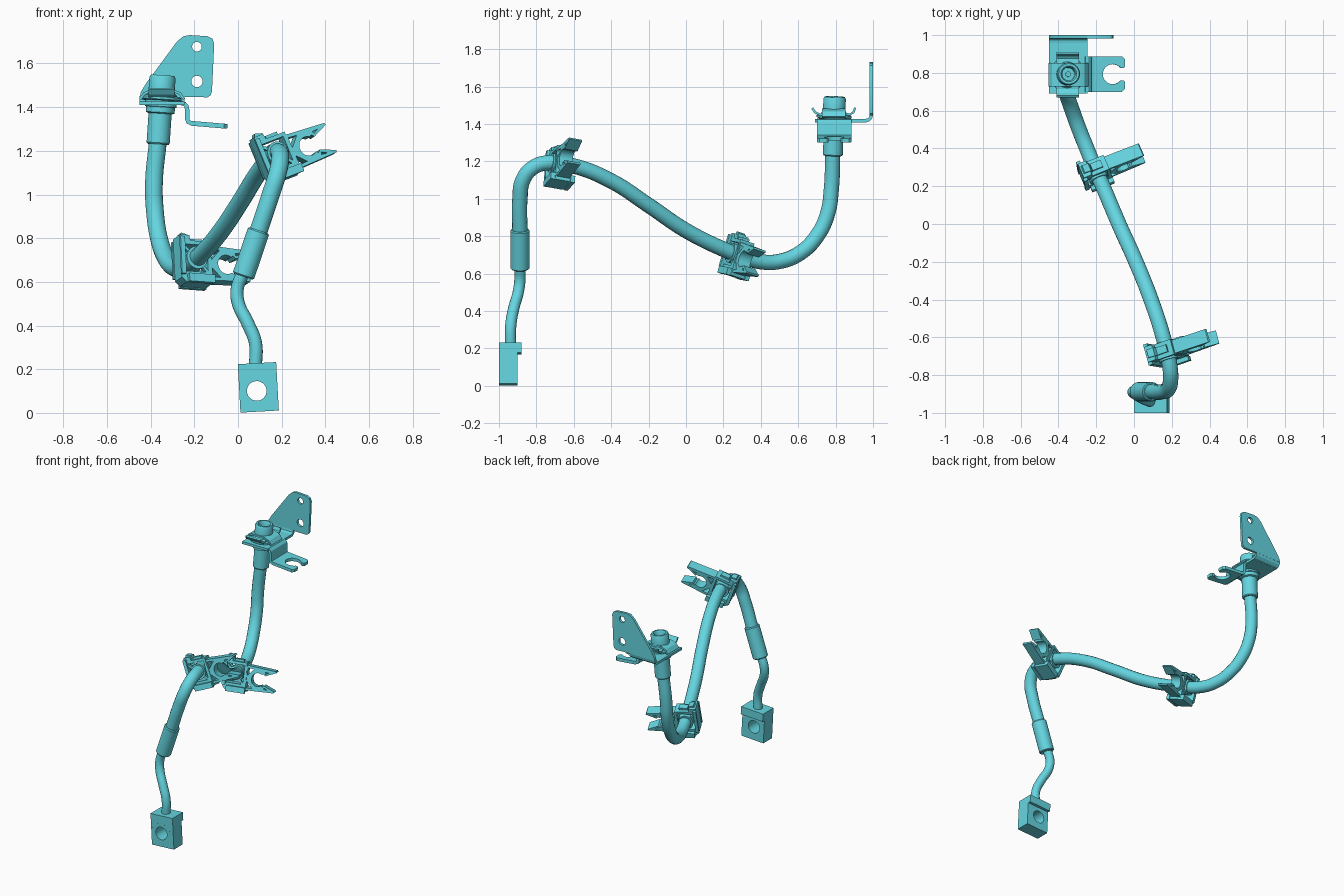
import bpy, bmesh
from math import sin, cos, radians, pi
from mathutils import Vector, Matrix

if "Cube" in bpy.data.objects:
    bpy.data.objects.remove(bpy.data.objects["Cube"])

teal = bpy.data.materials.new("teal")
teal.diffuse_color = (0.13, 0.67, 0.75, 1)
teal.use_nodes = True
teal.node_tree.nodes["Principled BSDF"].inputs["Base Color"].default_value = teal.diffuse_color


def finish(ob, angle=35):
    bpy.ops.object.select_all(action='DESELECT')
    bpy.context.view_layer.objects.active = ob
    ob.select_set(True)
    if ob.type == 'CURVE':
        bpy.ops.object.convert(target='MESH')
        ob = bpy.context.object
    bpy.ops.object.shade_smooth_by_angle(angle=radians(angle))
    ob.data.materials.clear()
    ob.data.materials.append(teal)
    return ob


def arc(cx, cy, r, a0=0, a1=360, n=28):
    """Arc points; a full circle leaves out the repeated end point."""
    d = n if a1 - a0 == 360 else n - 1
    return [(cx + r * cos(radians(a0 + (a1 - a0) * i / d)),
             cy + r * sin(radians(a0 + (a1 - a0) * i / d))) for i in range(n)]


def rect(x0, y0, x1, y1):
    return [(x0, y0), (x1, y0), (x1, y1), (x0, y1)]


def ribbon(pts, th):
    """Constant-thickness strip outline around a centreline."""
    p = [Vector(q) for q in pts]
    left, right = [], []
    for i, q in enumerate(p):
        d = (p[min(i + 1, len(p) - 1)] - p[max(i - 1, 0)]).normalized()
        n = Vector((-d.y, d.x)) * th / 2
        left.append(tuple(q + n))
        right.append(tuple(q - n))
    return left + right[::-1]


def plate(name, loops, half, origin, ax, ay, shift=0.0):
    """Extruded outline (first loop) with holes (other loops) in the plane ax, ay."""
    ax, ay = Vector(ax).normalized(), Vector(ay).normalized()
    n = ax.cross(ay)
    cu = bpy.data.curves.new(name, 'CURVE')
    cu.dimensions, cu.fill_mode, cu.extrude = '2D', 'BOTH', half
    for loop in loops:
        s = cu.splines.new('POLY')
        s.points.add(len(loop) - 1)
        for pt, (x, y) in zip(s.points, loop):
            pt.co = (x, y, 0, 1)
        s.use_cyclic_u = True
    ob = bpy.data.objects.new(name, cu)
    bpy.context.collection.objects.link(ob)
    m = Matrix((ax, ay, n)).transposed().to_4x4()
    m.translation = Vector(origin) + n * shift
    ob.matrix_world = m
    return finish(ob, 30)


def tube(name, pts, r):
    cu = bpy.data.curves.new(name, 'CURVE')
    cu.dimensions, cu.bevel_depth, cu.bevel_resolution = '3D', r, 6
    cu.use_fill_caps, cu.resolution_u = True, 8
    s = cu.splines.new('BEZIER')
    s.bezier_points.add(len(pts) - 1)
    for b, co in zip(s.bezier_points, pts):
        b.co = co
        b.handle_left_type = b.handle_right_type = 'AUTO'
    ob = bpy.data.objects.new(name, cu)
    bpy.context.collection.objects.link(ob)
    return finish(ob)


def lathe(name, profile, base, axis):
    """Spin an (r, h) profile around an axis starting at base."""
    bm = bmesh.new()
    vs = [bm.verts.new((r, 0, h)) for r, h in profile]
    es = [bm.edges.new(e) for e in zip(vs, vs[1:])]
    bmesh.ops.spin(bm, geom=vs + es, cent=(0, 0, 0), axis=(0, 0, 1),
                   angle=2 * pi, steps=36, use_merge=True)
    bmesh.ops.remove_doubles(bm, verts=bm.verts, dist=1e-5)
    bmesh.ops.recalc_face_normals(bm, faces=bm.faces)
    me = bpy.data.meshes.new(name)
    bm.to_mesh(me)
    bm.free()
    ob = bpy.data.objects.new(name, me)
    bpy.context.collection.objects.link(ob)
    ob.rotation_mode = 'QUATERNION'
    ob.rotation_quaternion = Vector((0, 0, 1)).rotation_difference(Vector(axis))
    ob.location = base
    return finish(ob)


X, Y, Z = (1, 0, 0), (0, 1, 0), (0, 0, 1)

# End block with through hole, rear lip and a ring of small nubs
bx, bz = Vector((1, 0, 0.055)), Vector((-0.055, 0, 1))
bo = (0.093, -0.95, 0.117)
plate("end_block", [rect(-.088, -.111, .088, .111), arc(-.008, -.016, .045)],
      .05, bo, bx, bz)
plate("block_lip", [rect(-.088, .055, .088, .111)], .012, bo, bx, bz, -.058)
for c in arc(-.008, -.016, .07, 22.5, 382.5, 8):
    plate("block_nub", [arc(*c, .005, n=8)], .002, bo, bx, bz, .049)

# Thin metal pipe, crimp sleeve and the long flexible hose
tube("metal_pipe", [(.08, -.938, .21), (.08, -.937, .32), (.045, -.922, .41),
                    (.002, -.897, .5), (-.004, -.888, .565), (.022, -.888, .64)], .03)
s0, s1 = Vector((.024, -.888, .625)), Vector((.095, -.888, .835))
ln = (s1 - s0).length
lathe("crimp_sleeve", [(0, 0), (.045, 0), (.051, .006), (.051, ln - .006),
                       (.046, ln), (0, ln)], s0, s1 - s0)
tube("flexible_hose", [
    (.09, -.888, .82), (.15, -.888, 1.0), (.182, -.872, 1.1), (.194, -.82, 1.165),
    (.188, -.74, 1.192), (.155, -.6, 1.175), (.09, -.4, 1.095), (.01, -.2, .965),
    (-.08, 0, .83), (-.165, .2, .73), (-.205, .29, .695), (-.25, .4, .663),
    (-.29, .5, .665), (-.33, .61, .71), (-.362, .7, .80), (-.38, .757, .92),
    (-.385, .777, 1.05), (-.366, .785, 1.25)], .041)

# Hose end fitting through the bracket
fo, fa = (-.366, .785, 1.23), (.021, .010, .315)
lathe("end_fitting", [(0, 0), (.048, 0), (.053, .006), (.053, .14), (.066, .145),
                      (.066, .17), (.072, .172), (.072, .225),
                      (.06, .24), (.06, .305), (.054, .316), (.042, .316),
                      (.034, .30), (.034, .25), (.014, .25), (.014, .27), (0, .27)], fo, fa)
lathe("fitting_washer", [(.05, .2), (.085, .2), (.093, .205), (.093, .215), (.085, .222),
                         (.05, .222)], fo, fa)

# Spring clip: strip with ends curled up, domed across its width
plate("spring_clip", [ribbon([(.675, 1.485), (.69, 1.462), (.715, 1.45), (.80, 1.462),
                              (.875, 1.45), (.895, 1.462), (.905, 1.487)], .012)],
      .06, (-.35, 0, 0), Y, Z)
plate("spring_clip_wings", [ribbon([(-.448, 1.436), (-.43, 1.462), (-.40, 1.476), (-.30, 1.476),
                                    (-.265, 1.462), (-.247, 1.436)], .012)],
      .062, (0, .79, 0), X, Z)

# Mounting bracket: bent base, drilled upright and stepped fork arm
base = [rect(-.45, .69, -.245, .965), arc(-.352, .79, .05)]
plate("bracket_base", base, .009, (0, 0, 1.418), X, Y)
plate("bracket_bend", [ribbon([(.96, 1.418), (.975, 1.421), (.987, 1.432), (.991, 1.45)], .018)],
      .1025, (-.3475, 0, 0), Y, Z)
plate("bracket_upright", [[(-.45, 1.445), (-.215, 1.447), (-.14, 1.445), (-.124, 1.456),
                           (-.119, 1.475), (-.109, 1.69), (-.117, 1.713), (-.14, 1.725),
                           (-.22, 1.73), (-.25, 1.725), (-.28, 1.7), (-.42, 1.51),
                           (-.445, 1.47)],
                          arc(-.188, 1.677, .022), arc(-.188, 1.518, .026)],
      .009, (0, .991, 0), X, Z)
plate("bracket_step", [ribbon([(-.26, 1.418), (-.245, 1.415), (-.236, 1.405), (-.233, 1.39),
                               (-.233, 1.345), (-.228, 1.332), (-.21, 1.326)], .02)],
      .093, (0, .793, 0), X, Z)
fork = ([(-.003, -.093), (.15, -.093), (.165, -.078), (.165, -.04), (.158, -.032), (.142, -.032)]
        + arc(.1, 0, .053, -37, -323, 24)
        + [(.142, .032), (.158, .032), (.165, .04), (.165, .078), (.15, .093), (-.003, .093)])
plate("bracket_fork", [fork], .011, (-.213, .793, 1.326), (1, 0, -.085), Y)


# Plastic hose clip: frame around the hose plus a snap-in fork
def hose_clip(name, o, t, u):
    t = Vector(t).normalized()
    u = Vector(u)
    u = (u - t * u.dot(t)).normalized()
    w = u.cross(t).normalized()
    if w.z < 0:
        w.negate()

    def part(label, loops, half, shift=0.0):
        loops = [[(x * .91, y * .96) for x, y in lp] for lp in loops]
        plate(name + "_" + label, loops, half, o, u, w, shift)

    part("frame", [[(-.085, -.1), (-.06, -.122), (.08, -.122), (.085, -.09), (.075, .085),
                    (-.03, .085), (-.035, .112), (-.085, .112)],
                   rect(-.066, -.068, .06, .066)], .042)
    part("collar", [arc(0, 0, .056), arc(0, 0, .039)], .05)
    for sgn in (-1, 1):
        part("rim", [rect(-.09, -.085, -.066, .1)], .008, sgn * .05)
        part("foot", [rect(-.055, -.125, .085, -.085)], .012, sgn * .056)
        part("rib", [ribbon([(-.07, .06), (-.04, .035)], .014)], .012, sgn * .03)
        part("rib", [ribbon([(.065, -.075), (.035, -.04)], .014)], .012, sgn * .03)
    part("latch", [[(-.075, .112), (-.068, .128), (-.03, .118), (-.02, .085), (-.06, .085)]], .022)
    part("latch_tongue", [rect(-.02, .084, .045, .1)], .02)
    outline = ([(.07, -.105), (.29, -.096), (.296, -.086), (.215, -.055), (.203, -.066)]
               + arc(.165, -.02, .047, -55, -305, 22)
               + [(.203, .026), (.215, .012), (.294, .046), (.288, .056), (.07, .07)])
    part("snap_fork", [outline,
                       [(.084, .052), (.13, .048), (.084, .0)],
                       [(.084, -.088), (.13, -.086), (.084, -.04)],
                       [(.214, .038), (.245, .041), (.218, .026)],
                       [(.214, -.08), (.245, -.083), (.218, -.069)]], .036)


hose_clip("upper_clip", (.172, -.675, 1.182), (-.26, .94, -.17), (.9, .27, .35))
hose_clip("lower_clip", (-.205, .28, .698), (-.38, .88, -.28), (.93, .35, -.06))
